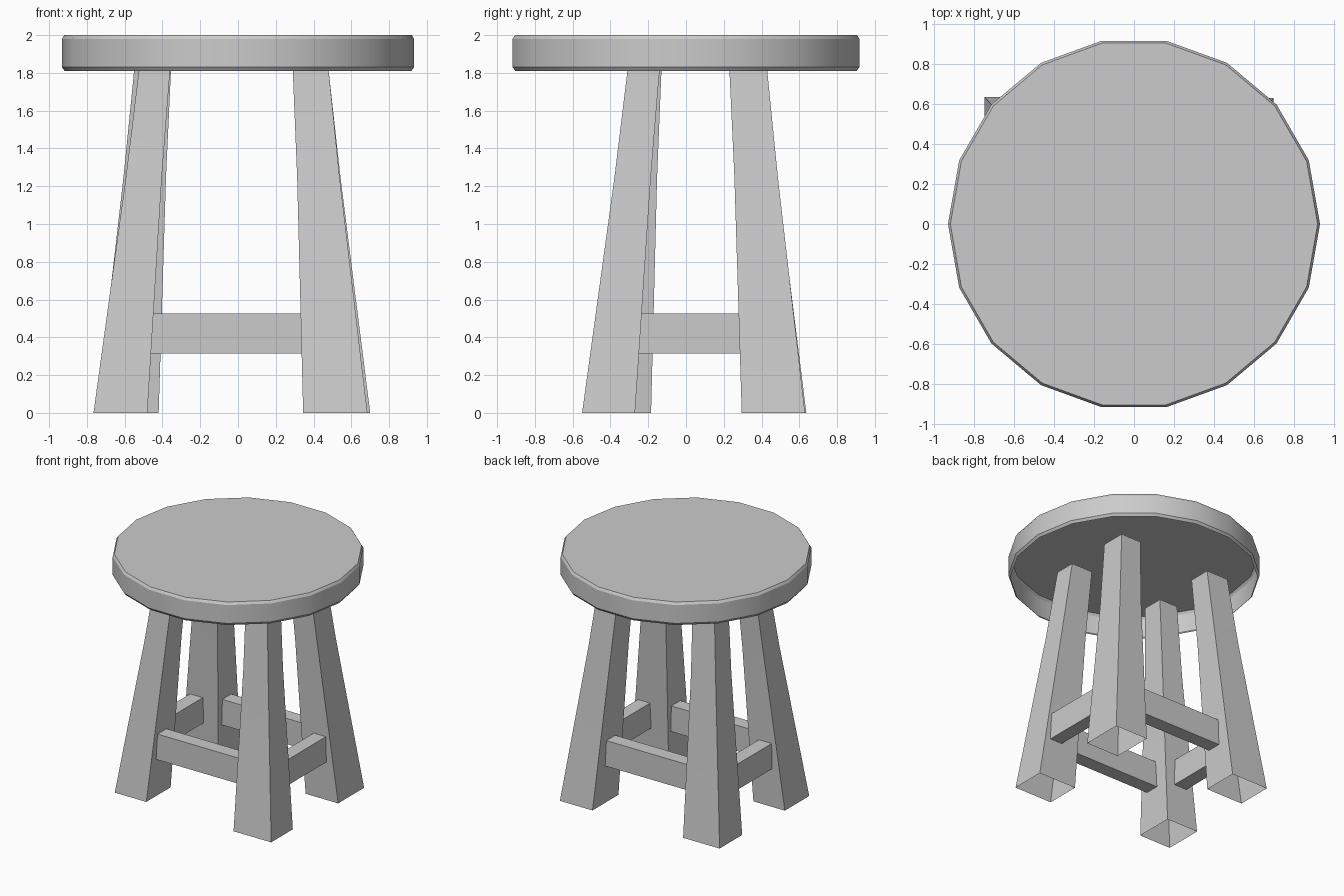
import bpy
from math import cos, sin, pi, radians

if "Cube" in bpy.data.objects:
    bpy.data.objects.remove(bpy.data.objects["Cube"])


def loft(name, rings, cap_start=False, cap_end=False):
    """Skin equal-sized rings of points, with optional end faces."""
    n = len(rings[0])
    verts = [p for ring in rings for p in ring]
    faces = [(k * n + i, k * n + (i + 1) % n,
              (k + 1) * n + (i + 1) % n, (k + 1) * n + i)
             for k in range(len(rings) - 1) for i in range(n)]
    if cap_start:
        faces.append(tuple(reversed(range(n))))
    if cap_end:
        faces.append(tuple(range(len(verts) - n, len(verts))))
    mesh = bpy.data.meshes.new(name)
    mesh.from_pydata(verts, [], faces)
    obj = bpy.data.objects.new(name, mesh)
    bpy.context.collection.objects.link(obj)
    bpy.ops.object.select_all(action='DESELECT')
    obj.select_set(True)
    bpy.context.view_layer.objects.active = obj
    bpy.ops.object.shade_smooth_by_angle(angle=radians(30))
    return obj


def rect(box, z):
    x0, x1, y0, y1 = box
    return [(x0, y0, z), (x1, y0, z), (x1, y1, z), (x0, y1, z)]


# Seat: 18-sided shell with small bevels, open underneath
profile = [(0.917, 1.81), (0.932, 1.83), (0.932, 1.98), (0.92, 2.0)]
loft("seat", [[(r * cos(i * pi / 9), r * sin(i * pi / 9), z) for i in range(18)]
              for r, z in profile], cap_end=True)

# Legs: splayed, tapering, slightly waisted; open at the feet
# Each entry: foot rectangle, top rectangle as x0, x1, y0, y1
TOP, MID = 1.812, 1.25
legs = {
    "front_left_leg": ((-.765, -.48, -.50, -.185), (-.525, -.36, -.30, -.13)),
    "front_right_leg": ((.345, .685, -.55, -.27), (.29, .48, -.31, -.14)),
    "back_left_leg": ((-.75, -.42, .345, .637), (-.55, -.355, .24, .42)),
    "back_right_leg": ((.405, .70, .295, .63), (.30, .48, .23, .43)),
}
for name, (foot, top) in legs.items():
    t = MID / TOP
    waist = [a + (b - a) * t + s for a, b, s in
             zip(foot, top, (.006, -.006, .006, -.006))]
    loft(name, [rect(foot, 0), rect(waist, MID), rect(top, TOP)])

# Stretchers: plain bars with their ends sunk into the legs
stretchers = {
    "front_stretcher": (-.50, .40, -.40, -.285),
    "back_stretcher": (-.46, .45, .375, .49),
    "left_stretcher": (-.655, -.54, -.26, .38),
    "right_stretcher": (.49, .60, -.30, .34),
}
for name, box in stretchers.items():
    loft(name, [rect(box, .315), rect(box, .525)], True, True)
